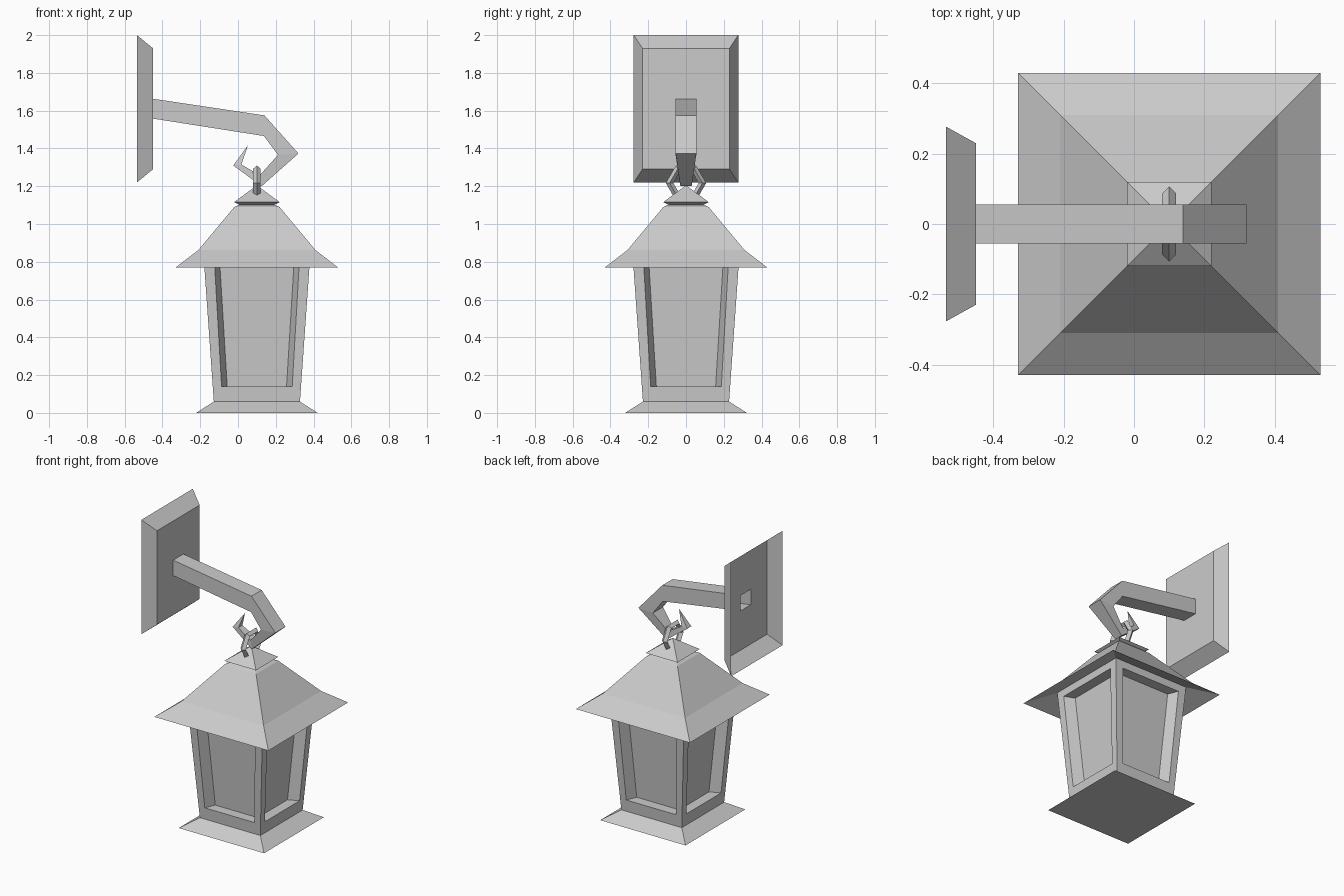
import bpy, bmesh, math
from mathutils import Matrix

if "Cube" in bpy.data.objects:
    bpy.data.objects.remove(bpy.data.objects["Cube"])

CX = 0.1  # lantern axis


def finish(name, bm):
    bmesh.ops.remove_doubles(bm, verts=bm.verts, dist=0.0005)
    bmesh.ops.recalc_face_normals(bm, faces=bm.faces)
    me = bpy.data.meshes.new(name)
    bm.to_mesh(me)
    bm.free()
    ob = bpy.data.objects.new(name, me)
    bpy.context.collection.objects.link(ob)
    return ob


def loft(name, rings, cap_start=False, cap_end=False, closed=False):
    """Bridge successive rings of points with quads."""
    bm = bmesh.new()
    vs = [[bm.verts.new(p) for p in r] for r in rings]
    pairs = list(zip(vs, vs[1:])) + ([(vs[-1], vs[0])] if closed else [])
    for a, b in pairs:
        n = len(a)
        for i in range(n):
            j = (i + 1) % n
            bm.faces.new((a[i], a[j], b[j], b[i]))
    if cap_start:
        bm.faces.new(vs[0])
    if cap_end:
        bm.faces.new(vs[-1])
    return finish(name, bm)


def square(h, z):
    return [(CX + sx * h, sy * h, z) for sx, sy in ((-1, -1), (1, -1), (1, 1), (-1, 1))]


def stack(name, profile, **kw):
    return loft(name, [square(h, z) for h, z in profile], **kw)


# Base, roof shell and cap: stacked square sections (half width, height)
stack("base", [(0.322, 0), (0.228, 0.06)], cap_start=True)
stack("roof", [(0.28, 0.835), (0.43, 0.77), (0.31, 0.862), (0.12, 1.09), (0.09, 1.103)])
stack("cap", [(0.09, 1.1), (0.12, 1.116), (0.0, 1.205)])


# Lantern body: four tapered sides, each with a recessed pane
def body_half(z):
    return 0.228 + 0.05 * (z - 0.06) / 0.71


def side_ring(z0, w0, z1, w1, depth):
    return [(sx * w, -(body_half(z) - depth), z)
            for sx, w, z in ((-1, w0, z0), (1, w0, z0), (1, w1, z1), (-1, w1, z1))]


bm = bmesh.new()
rings = [side_ring(0.06, body_half(0.06), 0.835, body_half(0.835), 0),
         side_ring(0.14, 0.187, 0.785, 0.224, 0),
         side_ring(0.14, 0.157, 0.785, 0.196, 0.07)]
for k in range(4):
    rot = Matrix.Translation((CX, 0, 0)) @ Matrix.Rotation(k * math.pi / 2, 4, 'Z')
    vs = [[bm.verts.new(p) for p in r] for r in rings]
    for a, b in zip(vs, vs[1:]):
        for i in range(4):
            j = (i + 1) % 4
            bm.faces.new((a[i], a[j], b[j], b[i]))
    bm.faces.new(vs[-1])
    bmesh.ops.transform(bm, matrix=rot, verts=[v for r in vs for v in r])
finish("lantern_body", bm)

# Hanging ring: six-sided loop with a diamond section
R, r, RZ = 0.087, 0.02, 1.217
loop = []
for k in range(6):
    a = k * math.pi / 3
    loop.append([(CX + dx, (R + dr) * math.cos(a), RZ + (R + dr) * math.sin(a))
                 for dx, dr in ((0, r), (r, 0), (0, -r), (-r, 0))])
loft("hanging_ring", loop, closed=True)


# Wall plate, open at the back, with a socket where the arm joins
def plate_ring(x, h, z0, z1):
    return [(x, -h, z0), (x, h, z0), (x, h, z1), (x, -h, z1)]


loft("wall_plate", [plate_ring(-0.535, 0.277, 1.22, 2.0),
                    plate_ring(-0.45, 0.23, 1.29, 1.93),
                    plate_ring(-0.45, 0.055, 1.558, 1.663)])

# Arm and hook: outer x, z, inner x, z, half width
path = [(-0.45, 1.663, -0.45, 1.558, 0.055),
        (0.14, 1.575, 0.137, 1.466, 0.055),
        (0.32, 1.373, 0.212, 1.366, 0.055),
        (0.125, 1.2, 0.115, 1.258, 0.03),
        (-0.025, 1.31, 0.018, 1.315, 0.022),
        (0.053, 1.417, 0.053, 1.417, 0.0)]
loft("arm_hook", [[(ox, -w, oz), (ox, w, oz), (ix, w, iz), (ix, -w, iz)]
                  for ox, oz, ix, iz, w in path])
